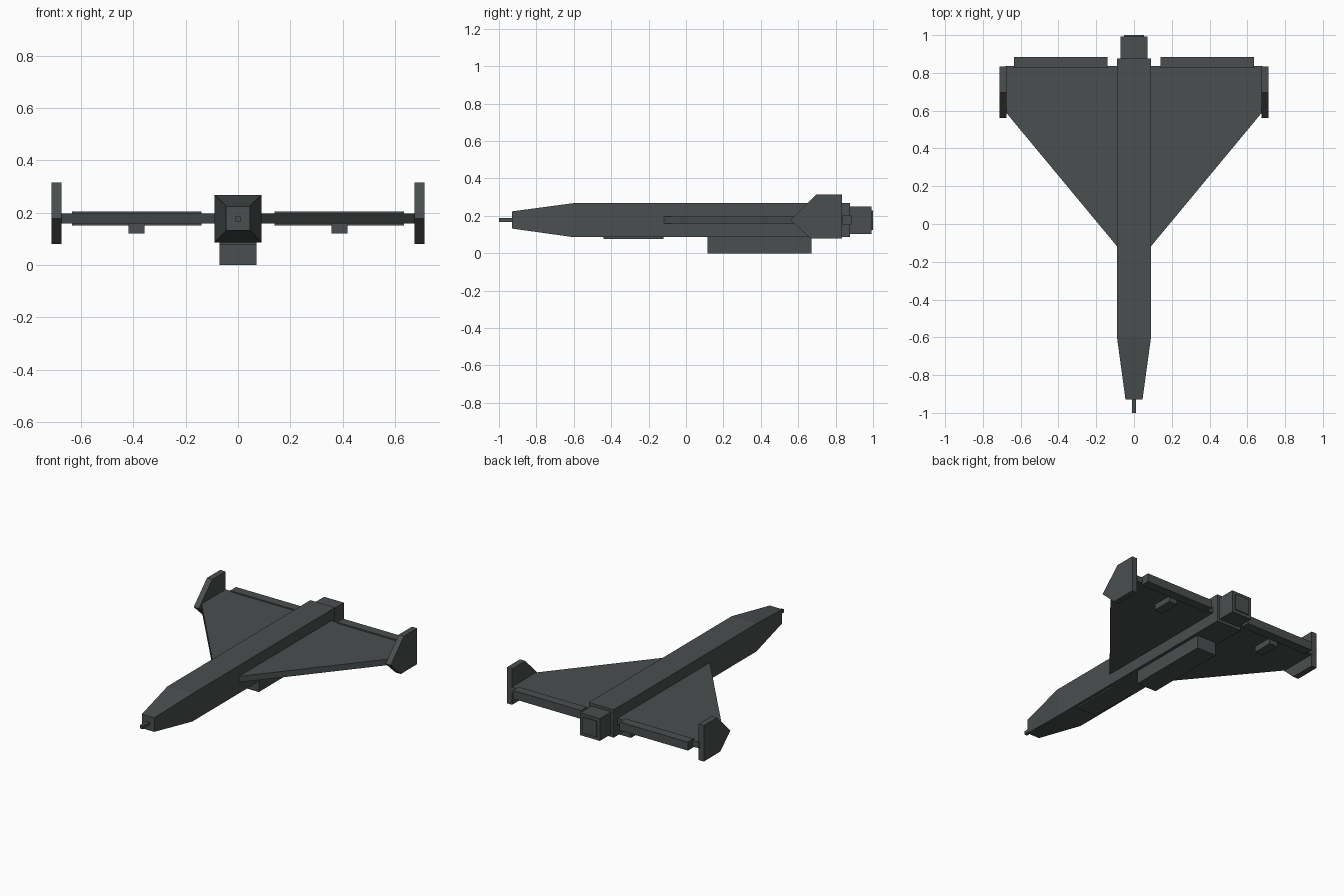
import bpy, bmesh

cube = bpy.data.objects.get("Cube")
if cube:
    bpy.data.objects.remove(cube, do_unlink=True)

grey = bpy.data.materials.new("dark_slate_grey")
grey.use_nodes = True
colour = (0.068, 0.077, 0.077, 1)
grey.diffuse_color = colour
bsdf = grey.node_tree.nodes["Principled BSDF"]
bsdf.inputs["Base Color"].default_value = colour
bsdf.inputs["Roughness"].default_value = 0.8


def finish(name, bm):
    bmesh.ops.recalc_face_normals(bm, faces=bm.faces)
    mesh = bpy.data.meshes.new(name)
    bm.to_mesh(mesh)
    bm.free()
    mesh.materials.append(grey)
    obj = bpy.data.objects.new(name, mesh)
    bpy.context.collection.objects.link(obj)
    return obj


def loft(name, rings):
    """Skin a list of point rings and cap both ends."""
    bm = bmesh.new()
    rows = [[bm.verts.new(p) for p in ring] for ring in rings]
    n = len(rows[0])
    for a, b in zip(rows, rows[1:]):
        for i in range(n):
            j = (i + 1) % n
            bm.faces.new((a[i], a[j], b[j], b[i]))
    bm.faces.new(rows[0])
    bm.faces.new(rows[-1])
    return finish(name, bm)


def square_body(name, stations):
    """Stations along y: (y, half width, bottom z, top z)."""
    return loft(name, [[(-w, y, lo), (w, y, lo), (w, y, hi), (-w, y, hi)]
                       for y, w, lo, hi in stations])


def box(name, x, y, z):
    return loft(name, [[(a, y[0], z[0]), (a, y[1], z[0]), (a, y[1], z[1]), (a, y[0], z[1])]
                       for a in x])


def mirrored(obj):
    obj.modifiers.new("Mirror", "MIRROR")
    return obj


# Fuselage with tapered nose, and the probe at its tip
square_body("fuselage", [(-0.93, 0.045, 0.132, 0.224), (-0.6, 0.09, 0.086, 0.268),
                         (0.876, 0.09, 0.086, 0.268)])
square_body("nose_probe", [(-1.0, 0.01, 0.167, 0.188), (-0.92, 0.01, 0.167, 0.188)])

# Square exhaust with a raised end plate
square_body("exhaust", [(0.87, 0.072, 0.104, 0.25), (0.993, 0.072, 0.104, 0.25)])
square_body("exhaust_plate", [(0.99, 0.052, 0.125, 0.229), (1.0, 0.052, 0.125, 0.229)])

# Belly panel and belly pod
square_body("belly_panel", [(-0.44, 0.07, 0.077, 0.09), (-0.12, 0.07, 0.077, 0.09)])
square_body("belly_pod", [(0.115, 0.07, 0.0, 0.09), (0.67, 0.07, 0.0, 0.09)])

# Delta wings
plan = [(0.08, -0.13), (0.68, 0.593), (0.68, 0.836), (0.08, 0.836)]
mirrored(loft("wing", [[(x, y, z) for x, y in plan] for z in (0.158, 0.197)]))

# Trailing edge flaps, thicker than the wing
mirrored(box("wing_flap", (0.14, 0.634), (0.825, 0.885), (0.15, 0.205)))

# Small blocks under the wings
mirrored(box("underwing_block", (0.358, 0.418), (0.69, 0.825), (0.12, 0.16)))

# Wing tip fins
side = [(0.56, 0.177), (0.697, 0.315), (0.834, 0.315), (0.834, 0.08), (0.665, 0.08)]
mirrored(loft("tip_fin", [[(x, y, z) for y, z in side] for x in (0.675, 0.713)]))
